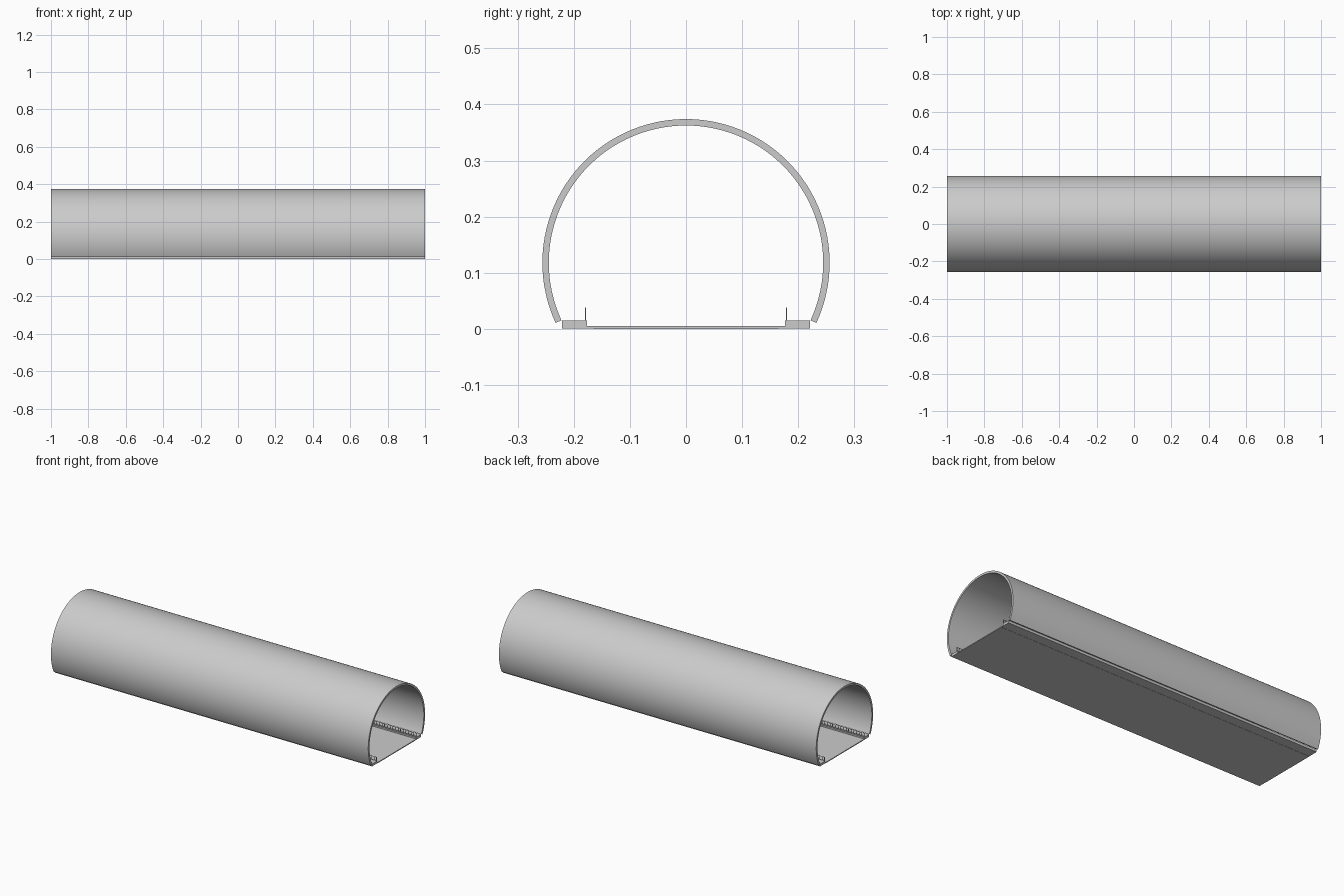
import bpy, bmesh, math

if "Cube" in bpy.data.objects:
    bpy.data.objects.remove(bpy.data.objects["Cube"], do_unlink=True)

HALF = 1.0  # half the tunnel length

concrete = bpy.data.materials.new("concrete_grey")
concrete.use_nodes = True
concrete.diffuse_color = (0.6, 0.6, 0.6, 1)
concrete.node_tree.nodes["Principled BSDF"].inputs["Base Color"].default_value = (0.6, 0.6, 0.6, 1)


def finish(name, bm):
    bmesh.ops.recalc_face_normals(bm, faces=bm.faces)
    mesh = bpy.data.meshes.new(name)
    bm.to_mesh(mesh)
    bm.free()
    mesh.materials.append(concrete)
    obj = bpy.data.objects.new(name, mesh)
    bpy.context.collection.objects.link(obj)
    return obj


def extrude_profile(name, profile):
    """Sweep a closed (y, z) profile along the tunnel."""
    bm = bmesh.new()
    near = [bm.verts.new((-HALF, y, z)) for y, z in profile]
    far = [bm.verts.new((HALF, y, z)) for y, z in profile]
    n = len(profile)
    for i in range(n):
        j = (i + 1) % n
        bm.faces.new((near[i], near[j], far[j], far[i]))
    bm.faces.new(near)
    bm.faces.new(far)
    return finish(name, bm)


def add_box(bm, x, y, z, sx, sy, sz):
    verts = bmesh.ops.create_cube(bm, size=1)["verts"]
    bmesh.ops.scale(bm, vec=(sx, sy, sz), verts=verts)
    bmesh.ops.translate(bm, vec=(x, y, z), verts=verts)


# Arched tunnel lining
def arc(radius, steps=72):
    start, end = math.radians(-24.8), math.radians(204.8)
    angles = [start + (end - start) * i / steps for i in range(steps + 1)]
    return [(radius * math.cos(a), 0.118 + radius * math.sin(a)) for a in angles]


lining = extrude_profile("tunnel_lining", arc(0.256) + arc(0.2445)[::-1])
bpy.ops.object.select_all(action="DESELECT")
lining.select_set(True)
bpy.context.view_layer.objects.active = lining
bpy.ops.object.shade_smooth_by_angle(angle=math.radians(30))

# Road slab
extrude_profile("road_slab", [(-0.165, 0), (0.165, 0), (0.165, 0.005), (-0.165, 0.005)])

# Walkway with its low gutter, and the railing on its kerb
PANELS = 20
BALUSTERS = 5
panel = 2 * HALF / PANELS
for side, sign in (("left", 1), ("right", -1)):
    walkway = [(0.165, 0.001), (0.221, 0.001), (0.221, 0.015),
               (0.176, 0.015), (0.177, 0.005), (0.165, 0.005)]
    extrude_profile(side + "_walkway", [(sign * y, z) for y, z in walkway])

    bm = bmesh.new()
    y = sign * 0.179
    for z in (0.019, 0.037):
        add_box(bm, 0, y, z, 2 * HALF, 0.002, 0.002)
    for i in range(PANELS + 1):
        x = -HALF + 0.002 + i * (2 * HALF - 0.004) / PANELS
        add_box(bm, x, y, 0.0265, 0.004, 0.002, 0.023)
    for i in range(PANELS):
        for k in range(1, BALUSTERS + 1):
            x = -HALF + panel * (i + k / (BALUSTERS + 1))
            add_box(bm, x, y, 0.028, 0.002, 0.0015, 0.018)
    finish(side + "_railing", bm)
